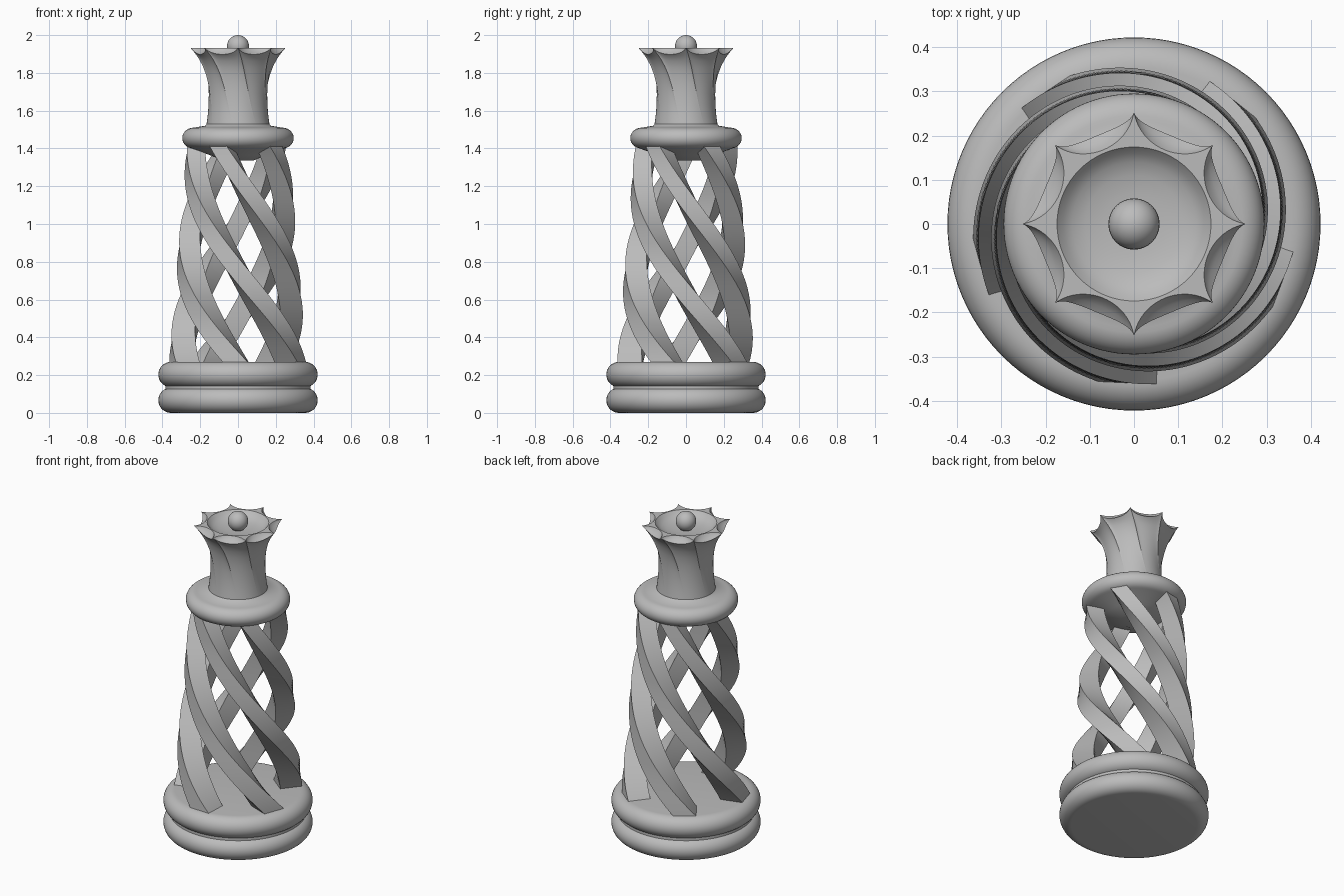
import bpy, bmesh
from math import sin, cos, pi, radians, sqrt

cube = bpy.data.objects.get("Cube")
if cube:
    bpy.data.objects.remove(cube)

grey = bpy.data.materials.new("plain_grey")
grey.use_nodes = True
grey.diffuse_color = (0.5, 0.5, 0.5, 1)
grey.node_tree.nodes["Principled BSDF"].inputs["Base Color"].default_value = (0.5, 0.5, 0.5, 1)


def loft(name, rings, angle=35):
    """Skin a list of closed rings of points and cap both ends."""
    bm = bmesh.new()
    loops = [[bm.verts.new(p) for p in ring] for ring in rings]
    n = len(loops[0])
    for a, b in zip(loops, loops[1:]):
        for i in range(n):
            j = (i + 1) % n
            bm.faces.new((a[i], a[j], b[j], b[i]))
    bm.faces.new(loops[0][::-1])
    bm.faces.new(loops[-1])
    bmesh.ops.recalc_face_normals(bm, faces=bm.faces)
    mesh = bpy.data.meshes.new(name)
    bm.to_mesh(mesh)
    bm.free()
    obj = bpy.data.objects.new(name, mesh)
    bpy.context.collection.objects.link(obj)
    finish(obj, angle)


def finish(obj, angle=35):
    obj.data.materials.clear()
    obj.data.materials.append(grey)
    bpy.ops.object.select_all(action="DESELECT")
    obj.select_set(True)
    bpy.context.view_layer.objects.active = obj
    bpy.ops.object.shade_smooth_by_angle(angle=radians(angle))


def lathe(name, profile, n=96):
    loft(name, [[(r * cos(2 * pi * i / n), r * sin(2 * pi * i / n), z)
                 for i in range(n)] for r, z in profile])


def round_edge(r, z, a, b, start=-90, end=90, steps=16):
    """Arc profile with half width a and half height b, centred at r, z."""
    angles = [radians(start + (end - start) * k / steps) for k in range(steps + 1)]
    return [(r + a * cos(t), z + b * sin(t)) for t in angles]


# Base: two stacked discs with rounded rims
for name, z in (("lower_base", 0.067), ("upper_base", 0.203)):
    lathe(name, round_edge(0.355, z, 0.067, 0.067))
lathe("base_core", [(0.385, 0.1), (0.385, 0.17)])

# Five square strands, twisting and tapering upward
BOTTOM, TOP, STEPS = 0.26, 1.425, 96
corners = ((0.23, -0.066), (0.36, -0.066), (0.36, 0.066), (0.23, 0.066))
for k in range(5):
    rings = []
    for s in range(STEPS + 1):
        t = s / STEPS
        turn = radians(341 + 72 * k - 168 * t)
        scale = 1 - 0.26 * t
        rings.append([(scale * (u * cos(turn) - v * sin(turn)),
                       scale * (u * sin(turn) + v * cos(turn)),
                       BOTTOM + (TOP - BOTTOM) * t) for u, v in corners])
    loft(f"strand_{k + 1}", rings)

# Collar with a shallow cone below
lathe("collar", [(0.08, 1.335), (0.15, 1.365)]
      + round_edge(0.235, 1.455, 0.06, 0.055, -75, 90)
      + [(0.176, 1.52), (0.165, 1.53)])

# Crown: round neck flaring into eight sharp points with scooped gaps
POINTS, PER_GAP, RIM, TIP = 8, 20, 1.933, 0.252
HALF = pi / POINTS


def scoop(phi):
    """Circular scallop: 0 at a point, 1 in the middle of a gap."""
    centre, radius, middle = 0.293, 0.1135, 0.1795
    r = centre * cos(phi) - sqrt(max(0, radius ** 2 - (centre * sin(phi)) ** 2))
    return min(1, max(0, (TIP - r) / (TIP - middle)))


def crown_ring(r, z, depth=0, twist=0, dip=0):
    ring = []
    for p in range(POINTS):
        for i in range(PER_GAP):
            phi = HALF * sin(pi * (i / PER_GAP - 0.5))
            a = (2 * p + 1) * HALF + phi + twist
            s = scoop(phi) if abs(phi) < HALF - 0.0001 else 0
            rr = r * (1 - depth * s)
            ring.append((rr * cos(a), rr * sin(a), z - dip * s))
    return ring


outline = [(0.167, 1.525), (0.161, 1.57), (0.157, 1.63), (0.158, 1.69), (0.163, 1.74),
           (0.173, 1.79), (0.188, 1.835), (0.208, 1.875), (0.23, 1.907)]
rings = []
for r, z in outline:
    t = (z - 1.525) / (RIM - 1.525)
    rings.append(crown_ring(r, z, 0.13 * t ** 2, radians(35) * (1 - t), 0.03 * t ** 6))
for depth, dip in ((0.14, 0.035), (0.2, 0.025), (0.25, 0.012), (0.28, 0)):
    rings.append(crown_ring(TIP, RIM, depth, 0, dip))

# Dished top
for r, z in ((0.174, RIM), (0.16, 1.917), (0.14, 1.903), (0.11, 1.893), (0.07, 1.887), (0.03, 1.885)):
    rings.append(crown_ring(r, z))
loft("crown", rings, 30)

# Knob
bpy.ops.mesh.primitive_uv_sphere_add(segments=32, ring_count=16, radius=0.058,
                                     location=(0, 0, 1.942))
knob = bpy.context.object
knob.name = "knob"
finish(knob)
